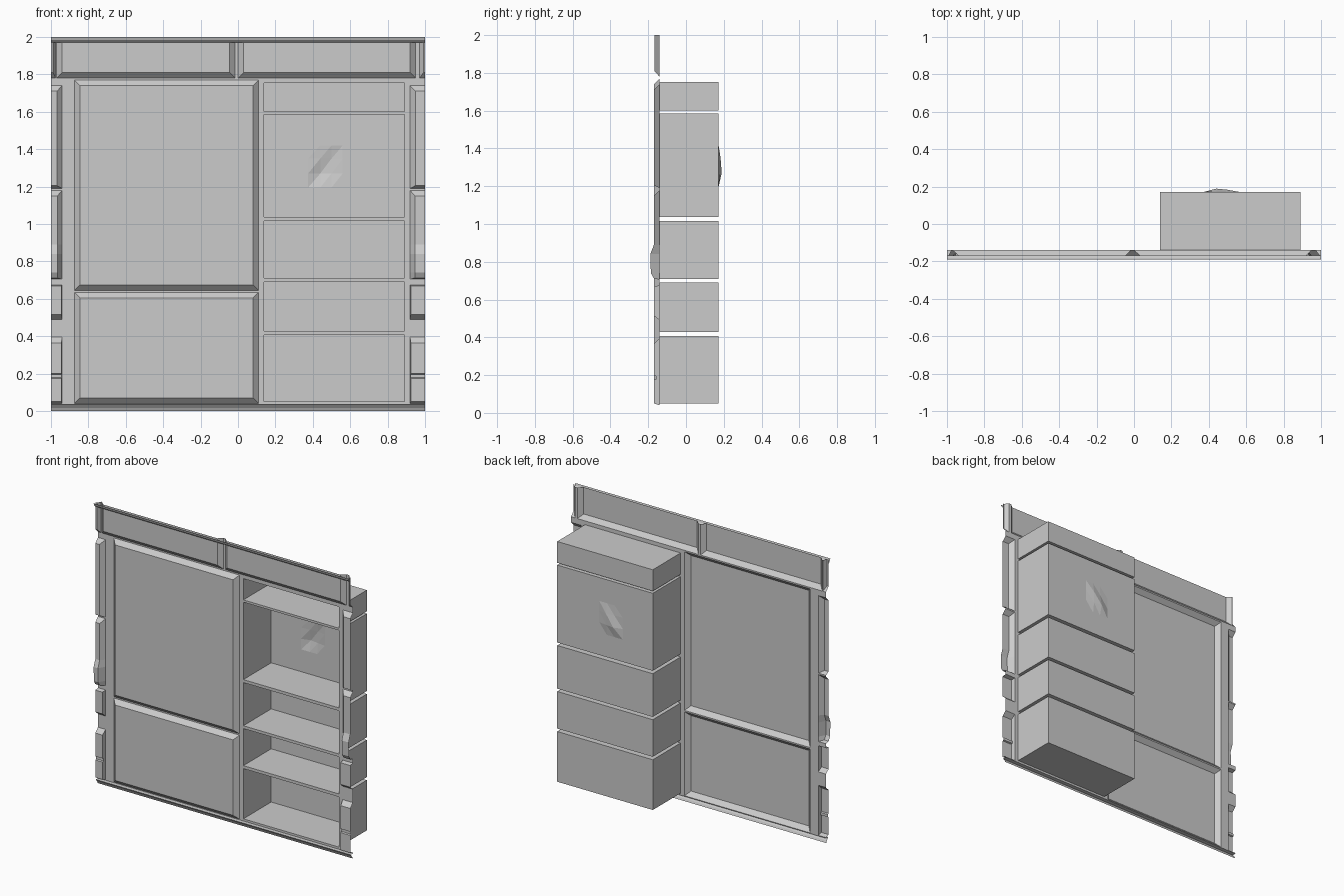
import bpy, bmesh

if "Cube" in bpy.data.objects:
    bpy.data.objects.remove(bpy.data.objects["Cube"])

BASE, RAISED, BACK = -0.14, -0.17, 0.172

grey = bpy.data.materials.new("plain grey")
grey.diffuse_color = (0.6, 0.6, 0.6, 1)
grey.use_nodes = True
grey.node_tree.nodes["Principled BSDF"].inputs["Base Color"].default_value = grey.diffuse_color


def make(name, quads, front=True, centre=None):
    """Mesh from corner lists; faces look forward, or toward centre."""
    bm = bmesh.new()
    for q in quads:
        bm.faces.new([bm.verts.new(p) for p in q])
    bmesh.ops.remove_doubles(bm, verts=bm.verts, dist=0.0004)
    bmesh.ops.dissolve_degenerate(bm, edges=bm.edges, dist=0.0001)
    bm.normal_update()
    for f in bm.faces:
        if centre:
            c = f.calc_center_median()
            if sum(f.normal[i] * (centre[i] - c[i]) for i in range(3)) < 0:
                f.normal_flip()
        elif front and f.normal.y > 1e-4:
            f.normal_flip()
    me = bpy.data.meshes.new(name)
    bm.to_mesh(me)
    bm.free()
    me.materials.append(grey)
    ob = bpy.data.objects.new(name, me)
    bpy.context.collection.objects.link(ob)
    return ob


holes = []  # openings in the wall sheet: x0, x1, z0, z1


def relief(name, x0, x1, left, right, profile):
    """Hollow pressed shape: (z, y) profile across x with sloped ends.
    A bevel of None leaves that end open."""
    holes.append((x0, x1, profile[0][0], profile[-1][0]))
    rows = []
    for z, y in profile:
        t = min(1, (BASE - y) / 0.028)
        a, b = x0 + (left or 0) * t, x1 - (right or 0) * t
        rows.append([(x0, BASE, z), (a, y, z), (b, y, z), (x1, BASE, z)])
    quads = []
    for r, s in zip(rows, rows[1:]):
        spans = [1] + ([0] if left else []) + ([2] if right else [])
        quads += [(r[i], r[i + 1], s[i + 1], s[i]) for i in spans]
    make(name, quads)


def bevelled(z0, z1, low=0.03, high=0.03):
    return [(z0, BASE), (z0 + low, RAISED), (z1 - high, RAISED), (z1, BASE)]


# Large raised wall panels
relief("upper_panel", -0.875, 0.11, 0.03, 0.03, bevelled(0.645, 1.77))
relief("lower_panel", -0.875, 0.11, 0.03, 0.03, bevelled(0.04, 0.635))

# Top frieze panels, open upward behind the cornice
top = [(1.78, BASE), (1.81, -0.168), (2.0, -0.168)]
relief("frieze_panel_left", -0.97, -0.015, 0.03, 0.03, top)
relief("frieze_panel_right", 0.0, 0.95, 0.03, 0.03, top)
relief("frieze_end_left", -1, -0.975, None, 0.014, top)
relief("frieze_end_right", 0.97, 1, 0.022, None, top)

# Edge blocks, cut open at the ends of the wall
blocks = [
    (0.028, bevelled(1.19, 1.74, 0.015)),
    (0.026, [(0.705, BASE), (0.712, RAISED), (0.74, -0.186), (0.84, -0.189),
             (0.89, RAISED), (1.15, RAISED), (1.18, BASE)]),
    (0.004, bevelled(0.49, 0.675, 0.025, 0.006)),
    (0.004, [(0.04, BASE), (0.05, RAISED), (0.174, RAISED), (0.178, -0.16),
             (0.196, -0.16), (0.2, RAISED), (0.365, RAISED), (0.395, BASE)]),
]
for i, (bevel, profile) in enumerate(blocks, 1):
    relief(f"edge_block_left_{i}", -1, -0.94, None, bevel, profile)
    relief(f"edge_block_right_{i}", 0.92, 1, bevel, None, profile)

# Shelf niches: open-fronted boxes behind the wall
X0, X1 = 0.14, 0.89
niches = [(0.05, 0.406), (0.427, 0.69), (0.71, 1.016),
          (1.037, 1.586), (1.602, 1.753)]
for i, (z0, z1) in enumerate(niches, 1):
    holes.append((X0, X1, z0, z1))
    ring = [(X0, z0), (X1, z0), (X1, z1), (X0, z1)]
    quads = []
    for (a, c), (b, d) in zip(ring, ring[1:] + ring[:1]):
        quads.append([(a, BASE, c), (b, BASE, d), (b, BACK, d), (a, BACK, c)])
    if i != 4:
        quads.append([(x, BACK, z) for x, z in ring])
    make(f"shelf_niche_{i}", quads, centre=((X0 + X1) / 2, 0, (z0 + z1) / 2))

# Dented back of the tall niche
xs = [X0, 0.375, 0.44, 0.5, 0.56, X1]
zs = [1.037, 1.195, 1.27, 1.35, 1.42, 1.586]
depth = {(2, 2): 0.189, (3, 2): 0.181, (2, 3): 0.175, (3, 3): 0.183}


def dent(i, j):
    return (xs[i], depth.get((i, j), BACK), zs[j])


faces = []
for i in range(5):
    for j in range(5):
        a, b, c, d = dent(i, j), dent(i + 1, j), dent(i + 1, j + 1), dent(i, j + 1)
        if 0 < i < 4 and 0 < j < 4:
            faces += [(a, b, c), (a, c, d)]
        else:
            faces.append((a, b, c, d))
make("dented_niche_back", faces)

# Flat wall sheet around every opening
gx = sorted({-1, 1, *(v for h in holes for v in h[:2])})
gz = sorted({0.035, 2.0, *(v for h in holes for v in h[2:])})
sheet = []
for a, b in zip(gx, gx[1:]):
    for c, d in zip(gz, gz[1:]):
        x, z = (a + b) / 2, (c + d) / 2
        if not any(h[0] < x < h[1] and h[2] < z < h[3] for h in holes):
            sheet.append([(a, BASE, c), (b, BASE, c), (b, BASE, d), (a, BASE, d)])
wall = make("wall_sheet", sheet)
bm = bmesh.new()
bm.from_mesh(wall.data)
bmesh.ops.dissolve_limit(bm, angle_limit=0.01, verts=bm.verts, edges=bm.edges)
bm.to_mesh(wall.data)
bm.free()


def strip(name, path):
    """Full-width moulding along a (y, z) path."""
    make(name, [[(-1, y, z), (1, y, z), (1, v, w), (-1, v, w)]
                for (y, z), (v, w) in zip(path, path[1:])])


# Cornice and base mouldings
strip("cornice", [(-0.168, 1.97), (-0.184, 1.985), (-0.189, 2.0)])
strip("base_moulding", [(-0.143, 0), (-0.15, 0.015), (-0.166, 0.034), (BASE, 0.035)])
